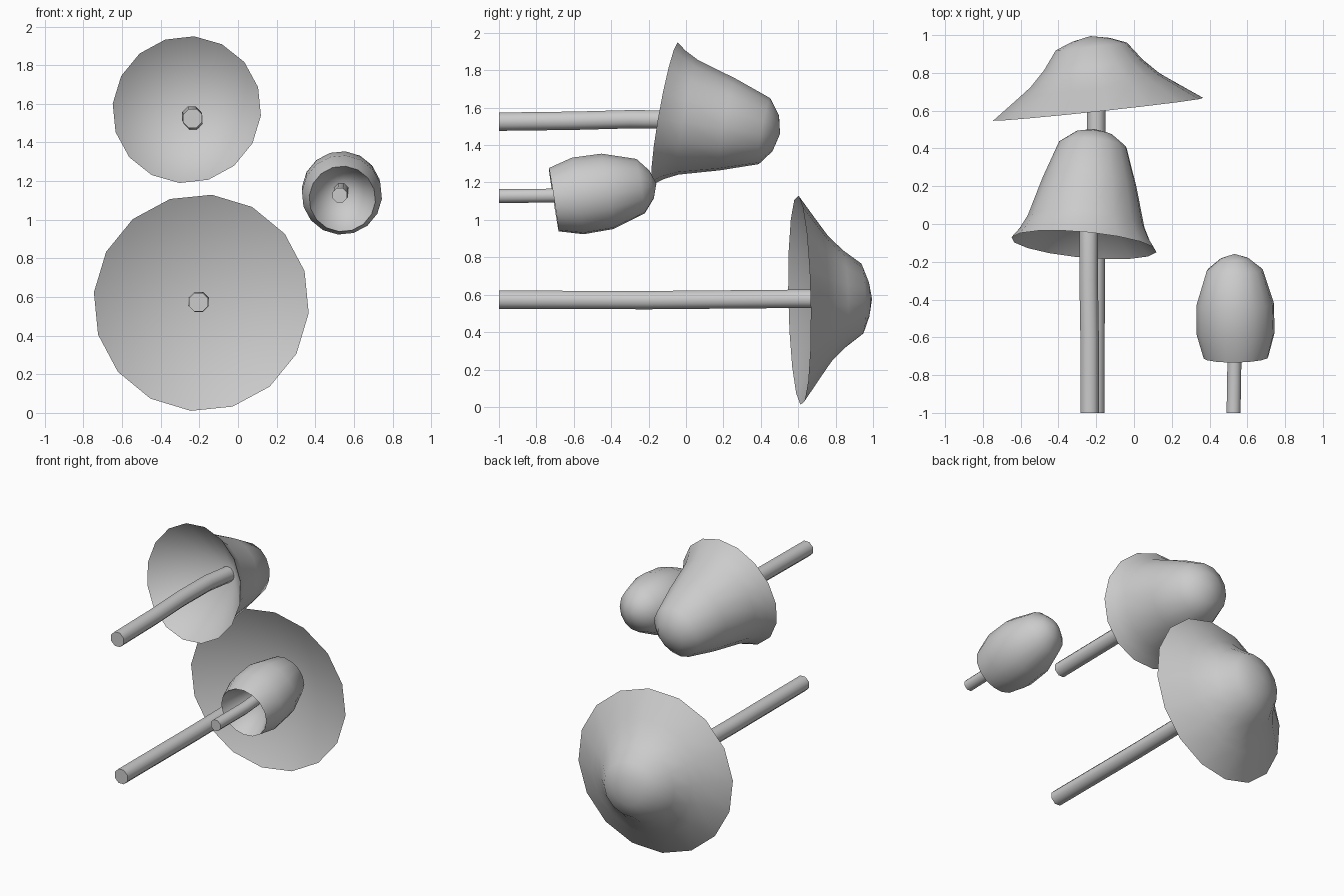
import bpy, bmesh, math
from mathutils import Vector

if "Cube" in bpy.data.objects:
    bpy.data.objects.remove(bpy.data.objects["Cube"])


def finish(name, bm):
    bmesh.ops.recalc_face_normals(bm, faces=bm.faces)
    me = bpy.data.meshes.new(name)
    bm.to_mesh(me)
    bm.free()
    ob = bpy.data.objects.new(name, me)
    bpy.context.collection.objects.link(ob)
    bpy.ops.object.select_all(action='DESELECT')
    ob.select_set(True)
    bpy.context.view_layer.objects.active = ob
    bpy.ops.object.shade_smooth_by_angle(angle=math.radians(60))
    return ob


def bridge(bm, a, b):
    n = len(a)
    for i in range(n):
        bm.faces.new((a[i], a[(i + 1) % n], b[(i + 1) % n], b[i]))


def fan(bm, ring, tip):
    n = len(ring)
    for i in range(n):
        bm.faces.new((ring[i], ring[(i + 1) % n], tip))


def cap(name, rim, axis, profile, height, hollow, sides=16):
    """Lathed cap: profile is (radius, height) from rim up; the underside is a hollow cone."""
    axis = Vector(axis).normalized()
    u = Vector((1, 0, 0))
    u = (u - axis * u.dot(axis)).normalized()
    v = axis.cross(u)
    c = Vector(rim)
    bm = bmesh.new()
    rings = []
    for r, h in profile:
        rings.append([bm.verts.new(c + axis * h + r * (
            u * math.cos(math.tau * (i + 0.25) / sides) + v * math.sin(math.tau * (i + 0.25) / sides)))
            for i in range(sides)])
    for a, b in zip(rings, rings[1:]):
        bridge(bm, a, b)
    fan(bm, rings[-1], bm.verts.new(c + axis * height))
    fan(bm, rings[0], bm.verts.new(c + axis * hollow))
    return finish(name, bm)


def stem(name, path, radius, sides=8):
    """Eight-sided rod whose cross-sections follow the path along y."""
    bm = bmesh.new()
    rings = []
    for x, y, z in path:
        rings.append([bm.verts.new((x + radius * math.cos(math.tau * (i + 0.5) / sides), y,
                                    z + radius * math.sin(math.tau * (i + 0.5) / sides)))
                      for i in range(sides)])
    for a, b in zip(rings, rings[1:]):
        bridge(bm, a, b)
    bm.faces.new(rings[0])
    bm.faces.new(rings[-1])
    return finish(name, bm)


# Wide, flat mushroom
cap("wide_cap", (-0.19, 0.607, 0.57), (-0.107, 1, 0.02),
    [(0.562, 0), (0.40, 0.115), (0.345, 0.155), (0.265, 0.235), (0.19, 0.335), (0.10, 0.37)], 0.39, 0.25)
stem("wide_stem", [(-0.205, -1, 0.573), (-0.203, -0.2, 0.571), (-0.20, 0.6, 0.578), (-0.21, 0.87, 0.577)], 0.053)

# Bell-shaped mushroom
cap("bell_cap", (-0.265, -0.11, 1.57), (0.09, 1, -0.18),
    [(0.387, 0), (0.35, 0.05), (0.312, 0.125), (0.25, 0.34), (0.18, 0.54), (0.10, 0.60)], 0.625, 0.39)
stem("bell_stem", [(-0.235, -1, 1.525), (-0.235, -0.6, 1.53), (-0.24, -0.3, 1.538), (-0.24, 0, 1.535),
                   (-0.23, 0.29, 1.51)], 0.053)

# Small bud mushroom
cap("bud_cap", (0.54, -0.707, 1.108), (-0.015, 1, 0.155),
    [(0.172, 0), (0.208, 0.13), (0.205, 0.29), (0.148, 0.47), (0.075, 0.53)], 0.555, 0.35)
stem("bud_stem", [(0.527, -1, 1.127), (0.532, -0.7, 1.13), (0.535, -0.34, 1.16)], 0.04)
